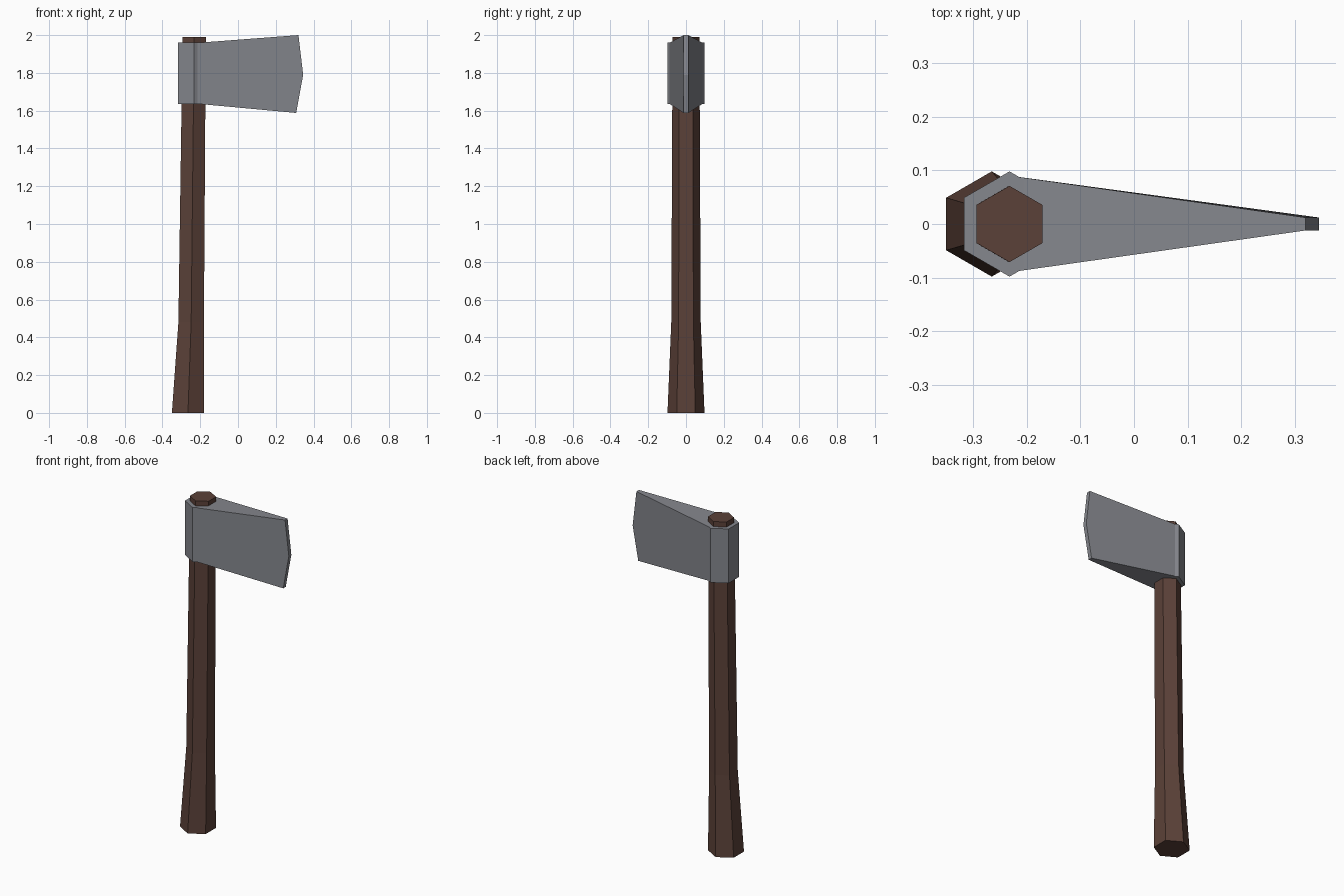
import bpy, bmesh
from math import cos, sin, pi

cube = bpy.data.objects.get("Cube")
if cube:
    bpy.data.objects.remove(cube, do_unlink=True)


def material(name, rgb):
    m = bpy.data.materials.new(name)
    m.use_nodes = True
    col = (*rgb, 1)
    m.diffuse_color = col
    m.node_tree.nodes["Principled BSDF"].inputs["Base Color"].default_value = col
    return m


def loft(name, rings, mat):
    """Join equal-sized rings of points with quads and cap both ends."""
    bm = bmesh.new()
    loops = [[bm.verts.new(p) for p in ring] for ring in rings]
    for a, b in zip(loops, loops[1:]):
        for i in range(len(a)):
            j = (i + 1) % len(a)
            bm.faces.new((a[i], a[j], b[j], b[i]))
    bm.faces.new(loops[0])
    bm.faces.new(loops[-1])
    bmesh.ops.recalc_face_normals(bm, faces=bm.faces)
    me = bpy.data.meshes.new(name)
    bm.to_mesh(me)
    bm.free()
    me.materials.append(mat)
    ob = bpy.data.objects.new(name, me)
    bpy.context.collection.objects.link(ob)
    return ob


def hexagon(x, z, r):
    """Horizontal hexagon with corners pointing along y."""
    angles = [pi / 6 + k * pi / 3 for k in range(6)]
    return [(x + r * cos(a), r * sin(a), z) for a in angles]


wood = material("dark wood", (0.105, 0.053, 0.040))
steel = material("grey steel", (0.235, 0.242, 0.267))

# Handle: slim hexagonal shaft flaring backwards at the grip
loft("handle", [hexagon(-0.265, 0, 0.098),
                hexagon(-0.248, 0.48, 0.078),
                hexagon(-0.232, 1.99, 0.071)], wood)

# Socket: hexagonal collar around the shaft
loft("head_socket", [hexagon(-0.232, z, 0.098) for z in (1.635, 1.96)], steel)

# Blade: side outline as (x, half thickness, z), tapering to a thin edge
outline = [(-0.232, 0.09, 1.638), (0.308, 0.012, 1.588), (0.345, 0.012, 1.79),
           (0.32, 0.012, 2.0), (-0.232, 0.09, 1.958)]
loft("blade", [[(x, s * t, z) for x, t, z in outline] for s in (-1, 1)], steel)
